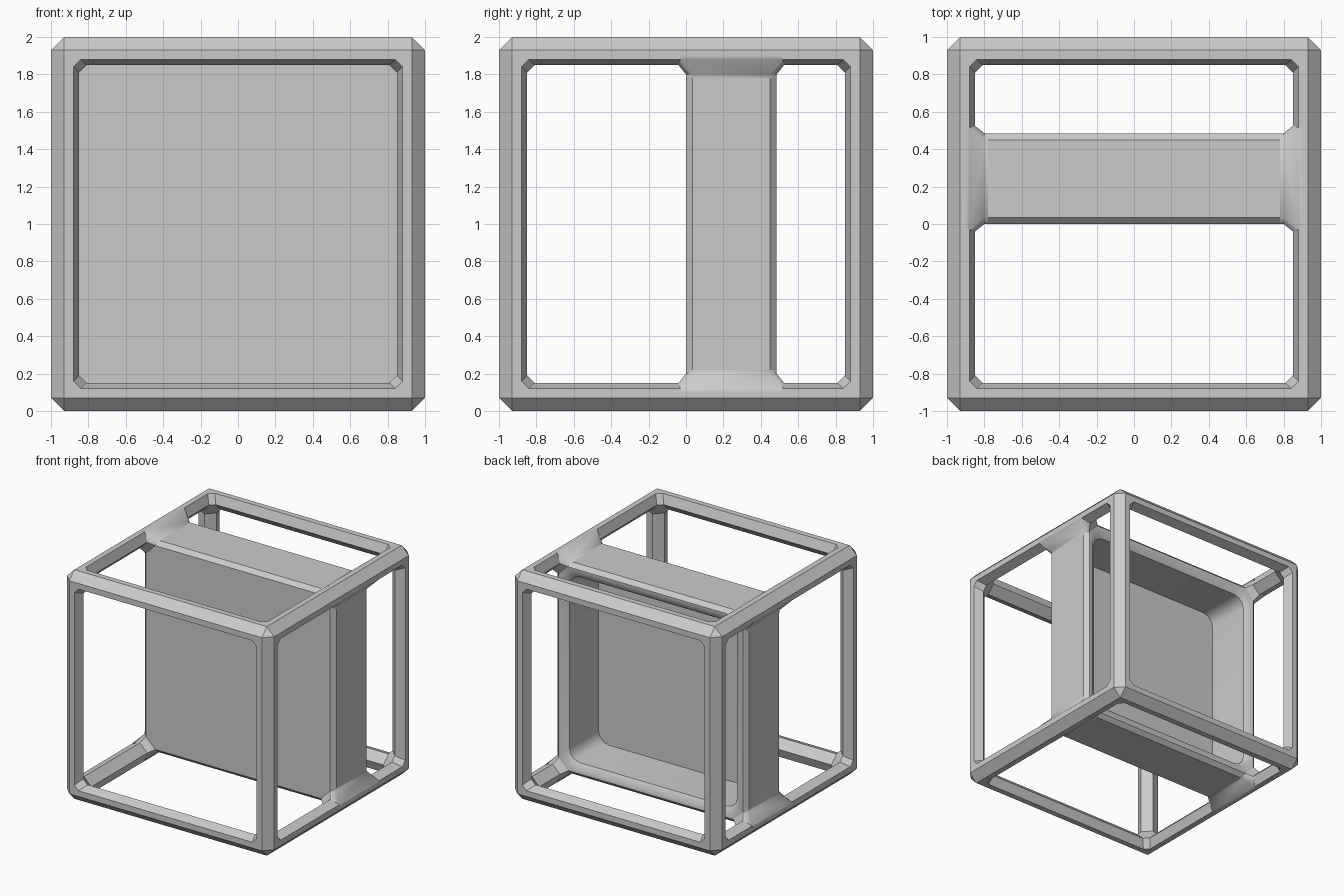
import bpy, bmesh, math
from itertools import product

cube = bpy.data.objects.get("Cube")
if cube:
    bpy.data.objects.remove(cube, do_unlink=True)

grey = bpy.data.materials.new("mid_grey")
grey.use_nodes = True
colour = (0.6, 0.6, 0.6, 1)
grey.diffuse_color = colour
grey.node_tree.nodes["Principled BSDF"].inputs["Base Color"].default_value = colour


def add_face(bm, points):
    points = list(dict.fromkeys(points))
    if len(points) > 2:
        bm.faces.new([bm.verts.new(p) for p in points])


def finish(bm, name, smooth=None):
    bmesh.ops.remove_doubles(bm, verts=bm.verts, dist=0.0001)
    bmesh.ops.recalc_face_normals(bm, faces=bm.faces)
    mesh = bpy.data.meshes.new(name)
    bm.to_mesh(mesh)
    bm.free()
    mesh.materials.append(grey)
    obj = bpy.data.objects.new(name, mesh)
    obj.location.z = 1
    bpy.context.collection.objects.link(obj)
    if smooth:
        bpy.ops.object.select_all(action="DESELECT")
        bpy.context.view_layer.objects.active = obj
        obj.select_set(True)
        bpy.ops.object.shade_smooth_by_angle(angle=math.radians(smooth))
    return obj


def on_axes(a, b, c, va, vb, vc):
    p = [0, 0, 0]
    p[a], p[b], p[c] = va, vb, vc
    return tuple(p)


def bridge(bm, rings):
    for r, s in zip(rings, rings[1:]):
        for i in range(len(r)):
            j = (i + 1) % len(r)
            add_face(bm, [r[i], r[j], s[j], s[i]])


# Open cube frame: (depth, half width, half width less corner cut)
OUTER, LIP, INNER = (1, 0.93, 0.93), (1, 0.88, 0.84), (0.92, 0.85, 0.81)
AXES = ((0, 1, 2), (1, 2, 0), (2, 0, 1))
bm = bmesh.new()
for (a, b, c), s in product(AXES, (-1, 1)):
    rings = []
    for d, w, k in (OUTER, LIP, INNER):
        octagon = [(w, -k), (w, k), (k, w), (-k, w), (-w, k), (-w, -k), (-k, -w), (k, -w)]
        rings.append([on_axes(a, b, c, s * d, u, v) for u, v in octagon])
    bridge(bm, rings)
for d, w, k in (OUTER, INNER):
    # chamfers along the twelve bars
    for (a, b, c), sa, sb in product(AXES, (-1, 1), (-1, 1)):
        add_face(bm, [on_axes(a, b, c, sa * u, sb * v, t)
                      for u, v, t in ((d, w, -k), (d, w, k), (w, d, k), (w, d, -k))])
    # corner caps
    loop = [(d, w, k), (w, d, k), (k, d, w), (k, w, d), (w, k, d), (d, k, w)]
    for sx, sy, sz in product((-1, 1), repeat=3):
        add_face(bm, [(sx * x, sy * y, sz * z) for x, y, z in loop])
finish(bm, "cube_frame")


# Hollow panel, open at the back with a rounded recess
def rounded_square(half, radius, y, steps=3):
    ring = []
    for q in range(4):
        sx, sz = ((1, 1), (-1, 1), (-1, -1), (1, -1))[q]
        for i in range(steps + 1):
            t = math.pi / 2 * (q + i / steps)
            ring.append((sx * (half - radius) + radius * math.cos(t), y,
                         sz * (half - radius) + radius * math.sin(t)))
    return ring


sections = [(0.89, 0, 0), (0.925, 0, 0.035), (0.925, 0, 0.45), (0.89, 0, 0.485),
            (0.86, 0.14, 0.485), (0.81, 0.1, 0.45), (0.81, 0.1, 0.05)]
rings = [rounded_square(*s) for s in sections]
bm = bmesh.new()
bridge(bm, rings)
add_face(bm, rings[0])
add_face(bm, rings[-1])
finish(bm, "hollow_panel", 35)

# Flared joints blending the panel sides into the frame bars
# rows: outward, along, front y, back y, then the same for the chamfer foot
ROWS = [(1.001, 0.9, -0.03, 0.515, 0.92, 0.87, -0.04, 0.525),
        (1.001, 0.88, -0.03, 0.515, 0.92, 0.85, -0.04, 0.525),
        (0.926, 0.8, 0.035, 0.45, 0.89, 0.8, 0, 0.485),
        (0.926, 0.78, 0.035, 0.45, 0.89, 0.78, 0, 0.485)]
bm = bmesh.new()
for sx, sz, swap in product((-1, 1), (-1, 1), (False, True)):
    def place(u, y, v):
        return (sx * v, y, sz * u) if swap else (sx * u, y, sz * v)

    lines = [[place(fu, fy, fv), place(u, y0, v), place(u, y1, v), place(fu, by, fv)]
             for u, v, y0, y1, fu, fv, fy, by in ROWS]
    for p, q in zip(lines, lines[1:]):
        for i in range(3):
            add_face(bm, [p[i], p[i + 1], q[i + 1], q[i]])
# sloped fillets between bar and panel at front and back
for sx, sz, (y0, y1) in product((-1, 1), (-1, 1), ((-0.04, 0), (0.525, 0.485))):
    add_face(bm, [(sx * x, y, sz * z) for x, y, z in
                  ((0.92, y0, 0.85), (0.85, y0, 0.92), (0.8, y1, 0.89), (0.89, y1, 0.8))])
finish(bm, "flared_joints", 46)
